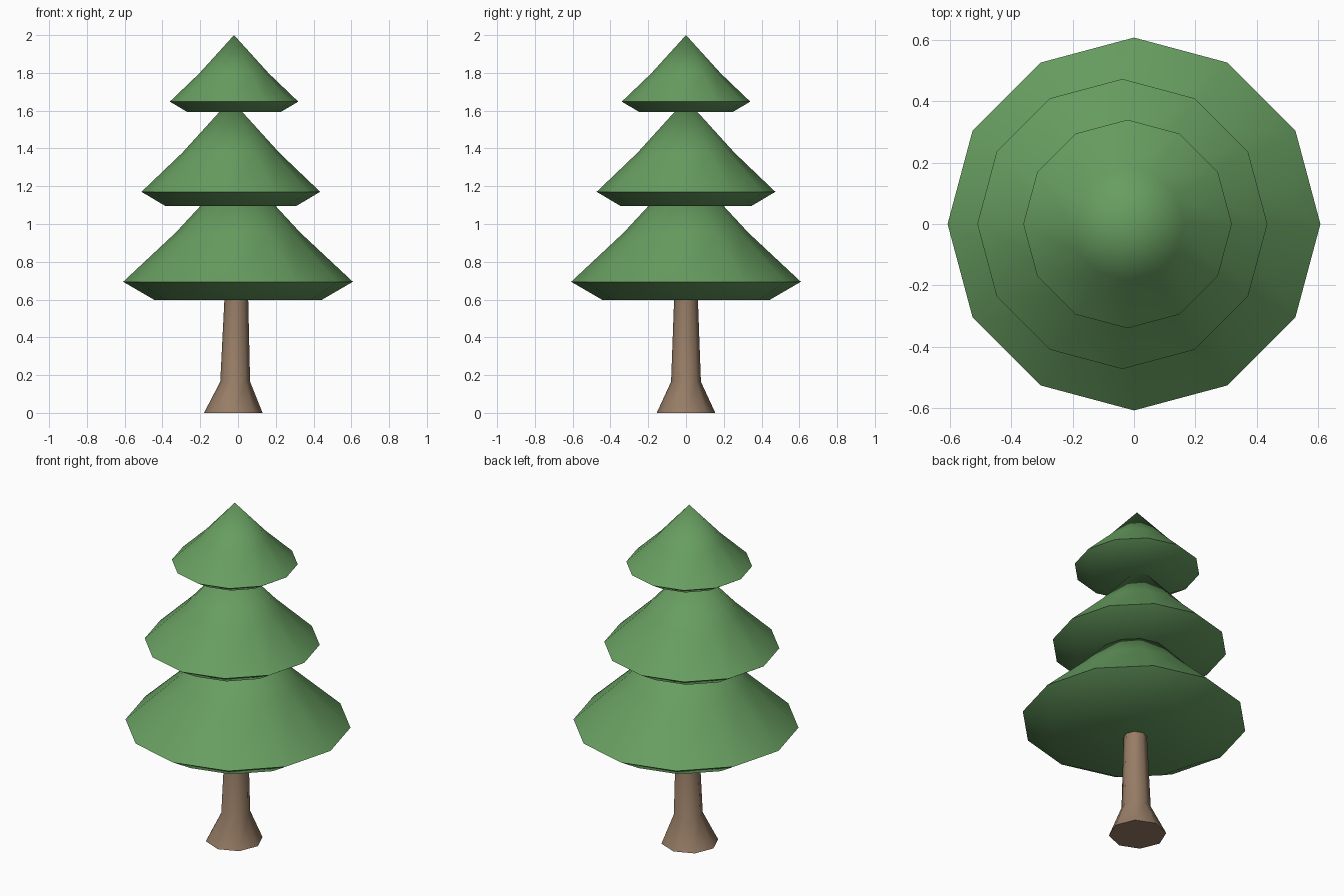
import bpy, bmesh, math

if "Cube" in bpy.data.objects:
    bpy.data.objects.remove(bpy.data.objects["Cube"])


def material(name, rgb):
    mat = bpy.data.materials.new(name)
    mat.diffuse_color = (*rgb, 1.0)
    mat.use_nodes = True
    mat.node_tree.nodes["Principled BSDF"].inputs["Base Color"].default_value = mat.diffuse_color
    return mat


def lathe(name, sides, rings, mat):
    """Closed stack of rings (centre_x, z, radius); radius 0 makes a tip."""
    bm = bmesh.new()
    loops = []
    for cx, z, r in rings:
        count = sides if r > 0 else 1
        loops.append([bm.verts.new((cx + r * math.cos(math.tau * i / sides),
                                    r * math.sin(math.tau * i / sides), z))
                      for i in range(count)])
    for low, high in zip(loops, loops[1:]):
        for i in range(sides):
            j = (i + 1) % sides
            if len(high) == 1:
                bm.faces.new((low[i], low[j], high[0]))
            else:
                bm.faces.new((low[i], low[j], high[j], high[i]))
    bm.faces.new(list(reversed(loops[0])))
    if len(loops[-1]) > 1:
        bm.faces.new(loops[-1])
    mesh = bpy.data.meshes.new(name)
    bm.to_mesh(mesh)
    bm.free()
    mesh.materials.append(mat)
    obj = bpy.data.objects.new(name, mesh)
    bpy.context.collection.objects.link(obj)
    bpy.ops.object.select_all(action='DESELECT')
    obj.select_set(True)
    bpy.context.view_layer.objects.active = obj
    bpy.ops.object.shade_smooth_by_angle(angle=math.radians(50))
    return obj


bark = material("bark brown", (0.31, 0.205, 0.133))
needles = material("needle green", (0.138, 0.342, 0.119))

# Flared, slightly bent trunk
lathe("trunk", 8, [(-0.025, 0.0, 0.155), (-0.015, 0.165, 0.079),
                   (-0.009, 0.60, 0.063), (-0.008, 0.68, 0.06)], bark)

# Three foliage tiers: centre x, bottom z, tip z, rim radius
tiers = {"lower_foliage": (0.0, 0.598, 1.31, 0.608),
         "middle_foliage": (-0.038, 1.094, 1.66, 0.473),
         "top_foliage": (-0.021, 1.593, 2.0, 0.34)}
for name, (cx, z, tip, r) in tiers.items():
    h = tip - z
    lathe(name, 12, [(cx, z, r * 0.728), (cx, z + 0.135 * h, r),
                     (cx, z + 0.50 * h, r * 0.543), (cx, tip, 0)], needles)
